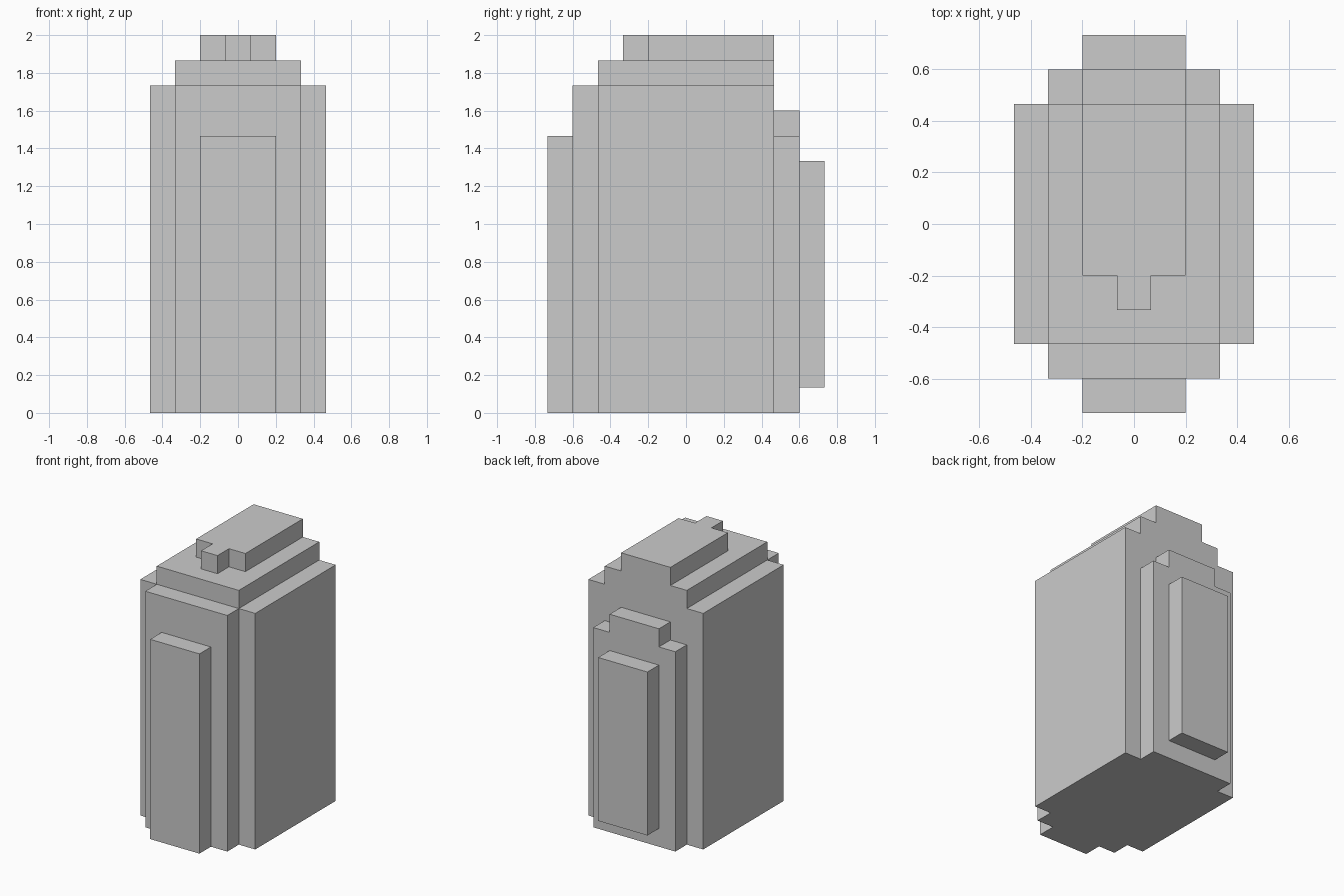
import bpy
import bmesh
from mathutils import Vector

if "Cube" in bpy.data.objects:
    bpy.data.objects.remove(bpy.data.objects["Cube"])

U = 2 / 15  # one block; every size is a multiple of this


def extrude_profile(name, half, start, end, axis):
    """Mirror a half outline (x, v) across x = 0 and extrude it along Y or Z."""
    outline = half + [(-x, v) for x, v in reversed(half)]
    bm = bmesh.new()
    if axis == 'Y':
        pts = [(x, start, v) for x, v in outline]
        move = Vector((0, end - start, 0)) * U
    else:
        pts = [(x, v, start) for x, v in outline]
        move = Vector((0, 0, end - start)) * U
    face = bm.faces.new([bm.verts.new(Vector(p) * U) for p in pts])
    ext = bmesh.ops.extrude_face_region(bm, geom=[face], use_keep_orig=True)
    verts = [g for g in ext['geom'] if isinstance(g, bmesh.types.BMVert)]
    bmesh.ops.translate(bm, verts=verts, vec=move)
    bmesh.ops.recalc_face_normals(bm, faces=bm.faces[:])
    mesh = bpy.data.meshes.new(name)
    bm.to_mesh(mesh)
    bm.free()
    obj = bpy.data.objects.new(name, mesh)
    bpy.context.collection.objects.link(obj)
    return obj


# Main body with its stepped shoulders
extrude_profile("body", [(3.5, 0), (3.5, 13), (2.5, 13), (2.5, 14)], -3.5, 3.5, 'Y')

# Two layers on the front
extrude_profile("front_slab", [(2.5, 0), (2.5, 13)], -4.5, -3.5, 'Y')
extrude_profile("front_panel", [(1.5, 0), (1.5, 11)], -5.5, -4.5, 'Y')

# Stepped slab and raised panel on the back
extrude_profile("back_slab", [(2.5, 0), (2.5, 11), (1.5, 11), (1.5, 12)], 3.5, 4.5, 'Y')
extrude_profile("back_panel", [(1.5, 1), (1.5, 10)], 4.5, 5.5, 'Y')

# Top plate with a small tab pointing forward
extrude_profile("top_plate", [(0.5, -2.5), (0.5, -1.5), (1.5, -1.5), (1.5, 3.5)], 14, 15, 'Z')
